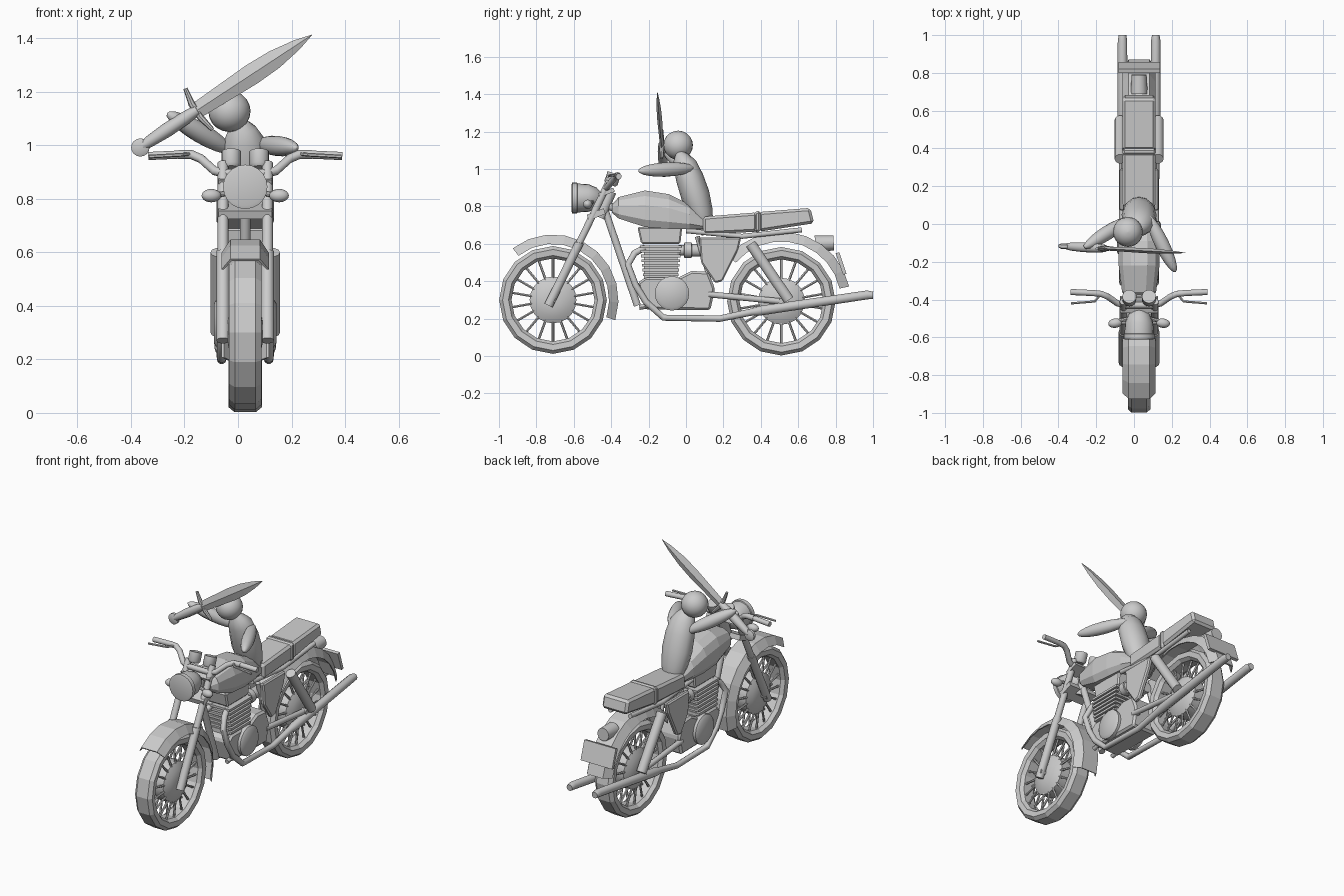
import bpy, bmesh
from math import sin, cos, pi, radians
from mathutils import Vector as V

if "Cube" in bpy.data.objects:
    bpy.data.objects.remove(bpy.data.objects["Cube"])

X = 0.027            # centre plane of the bike
SIDES = ((-1, "left"), (1, "right"))


def mesh(name, verts, faces, smooth=None, bevel=0):
    me = bpy.data.meshes.new(name)
    me.from_pydata([tuple(v) for v in verts], [], faces)
    bm = bmesh.new()
    bm.from_mesh(me)
    bmesh.ops.recalc_face_normals(bm, faces=bm.faces)
    bm.to_mesh(me)
    bm.free()
    ob = bpy.data.objects.new(name, me)
    bpy.context.collection.objects.link(ob)
    if bevel:
        m = ob.modifiers.new("bevel", 'BEVEL')
        m.width, m.segments = bevel, 1
    if smooth:
        bpy.ops.object.select_all(action='DESELECT')
        bpy.context.view_layer.objects.active = ob
        ob.select_set(True)
        bpy.ops.object.shade_smooth_by_angle(angle=radians(smooth))
    return ob


def loft(name, rings, closed=False, caps=True, **kw):
    n, k = len(rings[0]), len(rings)
    f = [(i * n + j, i * n + (j + 1) % n, (i + 1) % k * n + (j + 1) % n, (i + 1) % k * n + j)
         for i in range(k if closed else k - 1) for j in range(n)]
    if caps and not closed:
        f += [tuple(range(n)), tuple(range((k - 1) * n, k * n))]
    return mesh(name, [v for r in rings for v in r], f, **kw)


def lathe(name, base, axis, profile, seg=16, sx=1, smooth=40, closed=False):
    # profile: (distance along axis, radius)
    q = V(axis).to_track_quat('Z', 'Y')
    rings = []
    for h, r in profile:
        ring = [V(base) + q @ V((r * cos(2 * pi * j / seg), r * sin(2 * pi * j / seg), h)) for j in range(seg)]
        rings.append([V((base[0] + (p.x - base[0]) * sx, p.y, p.z)) for p in ring])
    return loft(name, rings, closed, smooth=smooth)


def rod(name, a, b, r, seg=10, r2=None):
    d = V(b) - V(a)
    return lathe(name, a, d, [(0, r), (d.length, r2 or r)], seg)


def ellipsoid(name, a, b, r, seg=16):
    d = V(b) - V(a)
    L = d.length
    return lathe(name, a, d, [(L * (1 - cos(pi * t / 10)) / 2, max(r * sin(pi * t / 10), .0005)) for t in range(11)], seg)


def tube(name, pts, radii, seg=10, sx=1):
    pts = [V(p) for p in pts]
    radii = radii if isinstance(radii, (list, tuple)) else [radii] * len(pts)
    rings = []
    for i, p in enumerate(pts):
        t = (pts[min(i + 1, len(pts) - 1)] - p).normalized() + (p - pts[max(i - 1, 0)]).normalized()
        t.normalize()
        ref = V((0, 0, 1)) if abs(t.x) > .6 else V((1, 0, 0))
        u = (ref - t * ref.dot(t)).normalized()
        w = t.cross(u)
        # keep ring start consistent along the path
        if rings and (rings[-1][0] - pts[i - 1]).dot(u) < 0:
            u, w = -u, -w
        rings.append([p + u * cos(2 * pi * j / seg) * radii[i] * sx + w * sin(2 * pi * j / seg) * radii[i] for j in range(seg)])
    return loft(name, rings, smooth=40)


def prism(name, prof, hw, cx=X, bevel=0.008):
    return loft(name, [[(cx + s * hw, y, z) for y, z in prof] for s in (-1, 1)], bevel=bevel)


def box(name, c, h, bevel=0):
    return prism(name, [(c[1] + a * h[1], c[2] + b * h[2]) for a, b in ((-1, -1), (1, -1), (1, 1), (-1, 1))], h[0], c[0], bevel)


def wheel(name, cy, cz, R, hw):
    c = (X, cy, cz)
    prof = [(-.65 * hw, R), (.65 * hw, R), (hw, R - .018), (hw * .95, R - .05), (hw * .6, R - .066),
            (-hw * .6, R - .066), (-hw * .95, R - .05), (-hw, R - .018)]
    lathe(name + "_tyre", c, (1, 0, 0), prof, 16, smooth=None, closed=True)
    lathe(name + "_hub", c, (1, 0, 0), [(-.065, .04), (-.055, .09), (-.035, .125), (.035, .125), (.055, .09), (.065, .04)], 20)
    rod(name + "_axle", (X - .1, cy, cz), (X + .1, cy, cz), .016)
    for s, side in SIDES:
        for i in range(18):
            a = 2 * pi * (i + .5) / 18
            rod(f"{name}_spoke_{side}_{i}", (X + s * .034, cy + .11 * cos(a), cz + .11 * sin(a)),
                (X + s * .022, cy + (R - .06) * cos(a), cz + (R - .06) * sin(a)), .007, 6)


def fender(name, cy, cz, r, r_in, a0, a1, n=9):
    sec = [(-.088, r_in), (-.055, r), (.055, r), (.088, r_in), (.08, r_in), (.05, r - .01), (-.05, r - .01), (-.08, r_in)]
    loft(name, [[(X + x, cy + q * cos(a), cz + q * sin(a)) for x, q in sec]
                for a in (radians(a0 + (a1 - a0) * i / n) for i in range(n + 1))])


# wheels and fenders
wheel("front_wheel", -.711, .30, .288, .06)
wheel("rear_wheel", .51, .293, .29, .062)
fender("front_fender", -.711, .30, .35, .30, -18, 128)
fender("rear_fender", .51, .295, .37, .318, 12, 140)

# tail light and plate
rod("tail_light", (X, .69, .60), (X, .79, .605), .045, 12, .04)
prism("number_plate", [(.80, .55), (.82, .555), (.858, .44), (.84, .435)], .11, bevel=0)

# fork, clamps and steering head
for s, side in SIDES:
    x = X + s * .083
    tube("fork_" + side, [(x, -.735, .27), (x, -.57, .605), (x, -.57, .605 + .001), (x, -.41, .935)], [.025, .025, .02, .02])
prism("upper_clamp", [(-.47, .87), (-.39, .90), (-.38, .88), (-.46, .85)], .10, bevel=0)
prism("lower_clamp", [(-.53, .755), (-.44, .79), (-.43, .76), (-.52, .725)], .10, bevel=0)
rod("steering_head", (X, -.46, .74), (X, -.40, .88), .03)

# headlight, signals and gauges
lathe("headlight", (X, -.612, .845), (0, 1, 0), [(0, .07), (.004, .083), (.03, .083), (.032, .077), (.09, .074), (.135, .055), (.16, .025)], 20)
for s, side in SIDES:
    rod("signal_stalk_" + side, (X + s * .05, -.50, .825), (X + s * .12, -.515, .812), .01, 8)
    ellipsoid("signal_" + side, (X + s * .09, -.52, .812), (X + s * .163, -.53, .812), .025, 12)
    lathe("gauge_" + side, (X + s * .052, -.405, .915), (0, .35, 1), [(0, .028), (.012, .037), (.065, .037)], 16)

# handlebar, grips and levers
half = [(.0, -.43, .895), (.075, -.43, .895), (.115, -.42, .905), (.165, -.385, .95), (.20, -.37, .965), (.25, -.365, .966)]
tube("handlebar", [(X - a, b, c) for a, b, c in half[:0:-1]] + [(X + a, b, c) for a, b, c in half], .017)
for s, side in SIDES:
    rod("grip_" + side, (X + s * .235, -.366, .966), (X + s * .362, -.36, .96), .016)
    tube("lever_" + side, [(X + s * .21, -.38, .968), (X + s * .235, -.41, .965), (X + s * .36, -.42, .958)], .007, 6)

# fuel tank
rings = []
for y, zb, zt, w in ((-.395, .765, .81, .06), (-.36, .735, .85, .09), (-.22, .69, .885, .108),
                     (-.09, .68, .865, .108), (.02, .68, .81, .095), (.09, .68, .75, .075)):
    h = zt - zb
    rings.append([(X + a * w, y, zb + b * h) for a, b in
                  ((-.8, 0), (.8, 0), (1, .2), (1, .6), (.8, .85), (.4, 1), (-.4, 1), (-.8, .85), (-1, .6), (-1, .2))])
loft("fuel_tank", rings)

# seat, strap and side covers
prism("seat_front", [(.09, .65), (.38, .665), (.38, .768), (.09, .745)], .088, bevel=.014)
prism("seat_rear", [(.39, .665), (.685, .71), (.665, .792), (.39, .77)], .088, bevel=.014)
prism("seat_strap", [(.365, .66), (.40, .662), (.40, .776), (.365, .773)], .09, bevel=.012)
for s, side in SIDES:
    prism("side_cover_" + side, [(.07, .635), (.295, .635), (.28, .57), (.195, .40), (.155, .39), (.08, .50)], .015, X + s * .088)

# frame
rod("down_tube", (X, -.44, .80), (X, -.26, .27), .02)
rod("backbone", (X, -.41, .80), (X, .10, .68), .022)
for s, side in SIDES:
    x = X + s * .07
    tube("seat_rail_" + side, [(x, .0, .67), (x, .3, .64), (x, .62, .675)], .014)
    tube("rear_frame_" + side, [(x, .06, .64), (x, .15, .32), (x, -.25, .26)], .014)
    rod("swing_arm_" + side, (X + s * .078, .12, .33), (X + s * .078, .53, .29), .017)
    rod("shock_" + side, (X + s * .1, .55, .30), (X + s * .1, .345, .60), .03)

# engine
prism("crankcase", [(-.26, .39), (-.22, .25), (.13, .245), (.155, .36), (.12, .45), (.03, .455), (-.04, .42), (-.22, .42)], .088, bevel=.012)
box("cylinder_block", (X, -.135, .50), (.065, .09, .09))
for i in range(7):
    box(f"cooling_fin_{i}", (X, -.135, .435 + .025 * i), (.088, .094 + .003 * i, .007))
prism("cylinder_head", [(-.24, .60), (-.03, .60), (-.02, .69), (-.26, .69)], .07)
for s, side in SIDES:
    lathe("engine_cover_" + side, (X + s * .08, -.075, .335), (s, 0, 0), [(0, .092), (.025, .092), (.037, .075)], 20)
    lathe("carburettor_" + side, (X + s * .04, -.04, .565), (0, 1, 0),
          [(0, .028), (.03, .028), (.031, .042), (.07, .042), (.071, .034), (.14, .034)], 12)
    # exhaust pipe and silencer
    e = X + s * .088
    tube("exhaust_" + side, [(X + s * .05, -.22, .58), (X + s * .07, -.275, .55), (e, -.31, .49), (e, -.27, .38), (e, -.215, .29),
                             (e, -.12, .205), (e, .18, .2), (e, .35, .235), (e, .40, .243), (e, .97, .327), (e, 1.0, .325)],
         [.018] * 7 + [.02, .027, .025, .02])

# rider
tube("rider_torso", [(.01, -.035, 1.09), (.015, -.025, 1.06), (.022, -.005, 1.02), (X, .02, .95), (X, .05, .86), (X, .078, .77), (X, .10, .69), (X, .11, .65)],
     [.02, .045, .064, .074, .077, .066, .047, .025], 12, 1.2)
ellipsoid("rider_head", (-.032, -.042, 1.05), (-.032, -.042, 1.205), .079, 24)
ellipsoid("rider_left_arm", (.075, .045, 1.005), (.22, -.255, .99), .038)
ellipsoid("rider_right_arm", (-.02, .03, .975), (-.265, -.125, 1.12), .038)

# sword, laid out along its own direction
P = V((-.365, -.118, .992))
D = V((.64, -.035, .42)).normalized()
W = V((-.55, 0, .835))
W = (W - D * W.dot(D)).normalized()
N = D.cross(W)
at = lambda t, w=0, n=0: P + D * t + W * w + N * n
lathe("sword_pommel", at(0, 0, -.014), N, [(0, .022), (.006, .034), (.022, .034), (.028, .022)], 16)
tube("sword_grip", [at(.01), at(.04), at(.12), at(.2), at(.255)], [.017, .022, .027, .025, .02])
tube("sword_guard", [at(.262, -.092), at(.25, -.03), at(.25, .03), at(.262, .092)], [.008, .013, .013, .008], 8)
loft("sword_blade", [[at(t, w), at(t, 0, .01 * w / .03), at(t, -w), at(t, 0, -.01 * w / .03)]
                     for t, w in ((.24, .03), (.34, .034), (.5, .04), (.6, .036), (.70, .02), (.768, .001))])
